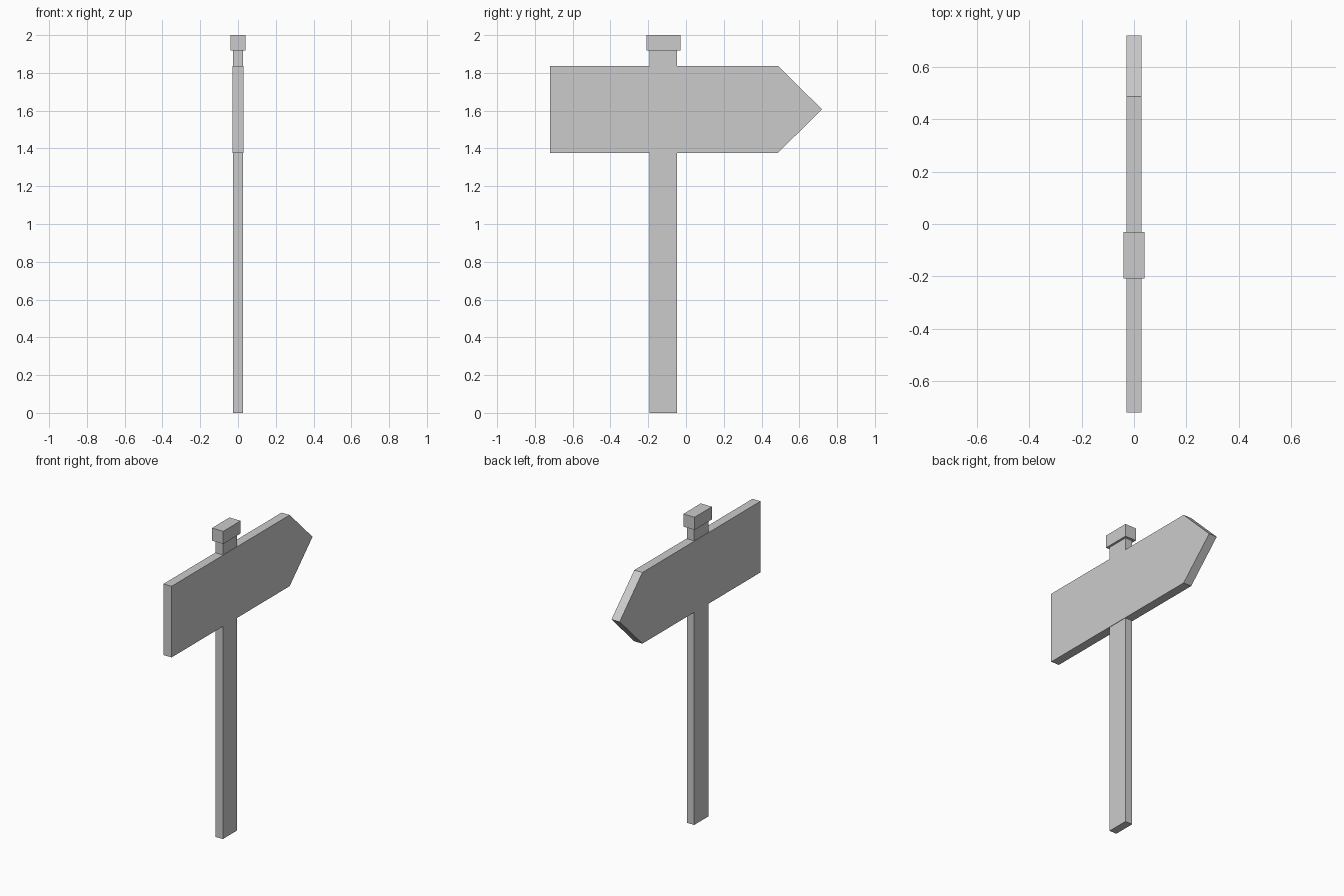
import bpy
import bmesh

if "Cube" in bpy.data.objects:
    bpy.data.objects.remove(bpy.data.objects["Cube"])


def extruded(name, profile, half_x):
    """Solid from a (y, z) profile, extruded symmetrically along x."""
    bm = bmesh.new()
    face = bm.faces.new([bm.verts.new((-half_x, y, z)) for y, z in profile])
    new = bmesh.ops.extrude_face_region(bm, geom=[face])["geom"]
    verts = [v for v in new if isinstance(v, bmesh.types.BMVert)]
    bmesh.ops.translate(bm, verts=verts, vec=(2 * half_x, 0, 0))
    bmesh.ops.recalc_face_normals(bm, faces=bm.faces)
    mesh = bpy.data.meshes.new(name)
    bm.to_mesh(mesh)
    bm.free()
    obj = bpy.data.objects.new(name, mesh)
    bpy.context.collection.objects.link(obj)
    return obj


def rect(y0, y1, z0, z1):
    return [(y0, z0), (y1, z0), (y1, z1), (y0, z1)]


# Upright post, slightly off centre
extruded("post", rect(-0.192, -0.047, 0, 1.918), 0.026)

# Cap on top of the post
extruded("post_cap", rect(-0.208, -0.03, 1.918, 2.0), 0.04)

# Arrow-shaped board pointing to +y
board = [(-0.72, 1.377), (0.487, 1.377), (0.72, 1.607), (0.487, 1.837), (-0.72, 1.837)]
extruded("arrow_board", board, 0.029)
